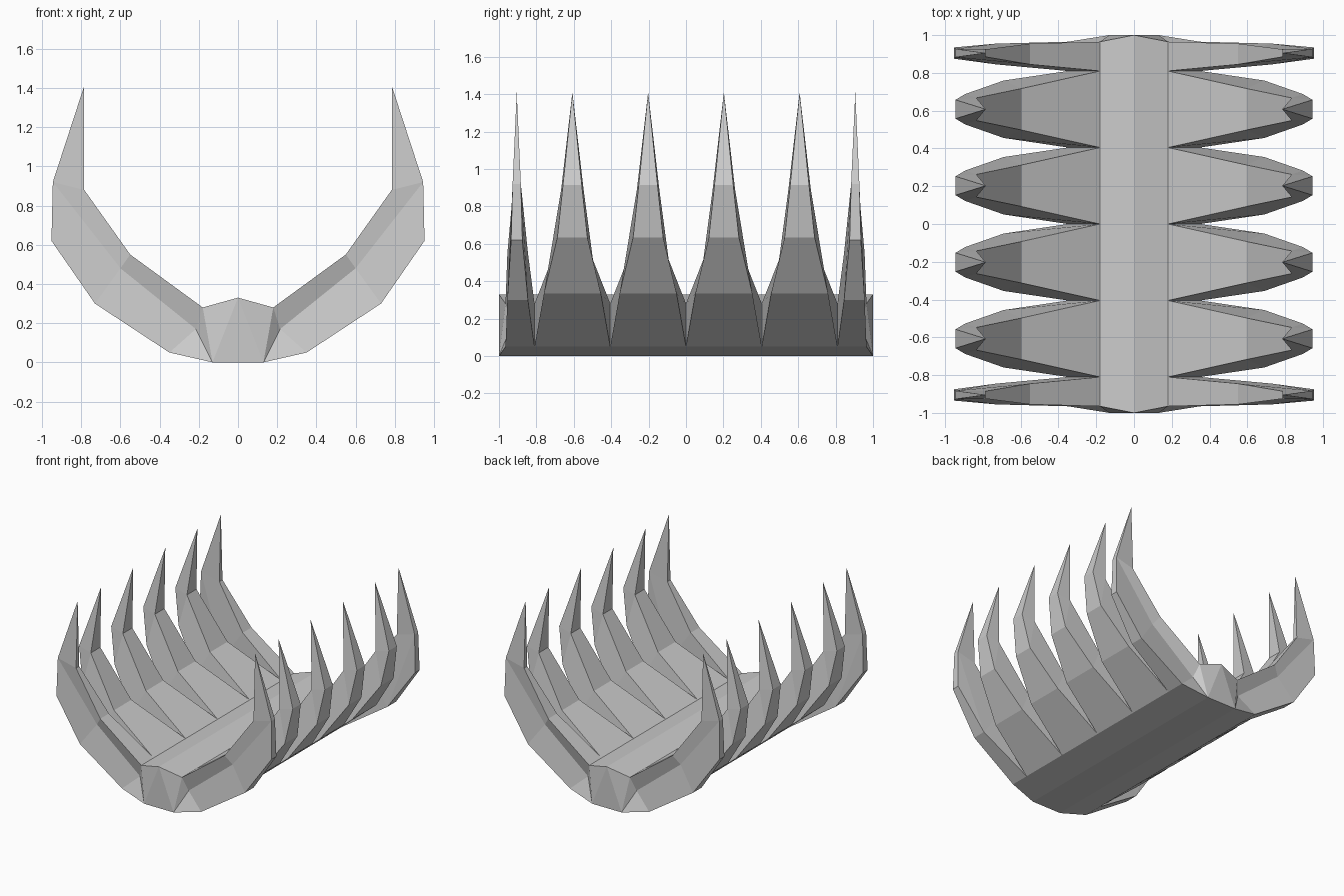
import bpy, bmesh

if "Cube" in bpy.data.objects:
    bpy.data.objects.remove(bpy.data.objects["Cube"])


def make_object(name, pieces):
    """Each piece is (verts, faces); every piece is a closed shell."""
    bm = bmesh.new()
    for verts, faces in pieces:
        vs = [bm.verts.new(v) for v in verts]
        for f in faces:
            bm.faces.new([vs[i] for i in f])
    bmesh.ops.recalc_face_normals(bm, faces=bm.faces[:])
    me = bpy.data.meshes.new(name)
    bm.to_mesh(me)
    bm.free()
    ob = bpy.data.objects.new(name, me)
    bpy.context.collection.objects.link(ob)
    return ob


def mirrored(piece, sx, sy):
    verts, faces = piece
    return [(x * sx, y * sy, z) for x, y, z in verts], faces


# Spine: long bar with ridged top, flat keel and faceted ends
# half outline (x, y of the end, z), from ridge down to keel
half = [(.18, .965, .28), (.215, .93, .17), (.35, .965, .05), (.13, 1, 0)]
ring = [(0, 1, .33)] + half + [(-x, y, z) for x, y, z in reversed(half)]
n = len(ring)
verts = ring + [(x, -y, z) for x, y, z in ring]
faces = [(i, (i + 1) % n, n + (i + 1) % n, n + i) for i in range(n)]
cap = [(0, 1, 4), (1, 2, 4), (2, 3, 4), (0, 4, 5), (0, 5, 8), (8, 5, 7), (7, 5, 6)]
faces += cap + [tuple(n + i for i in f) for f in cap]
make_object("spine", [(verts, faces)])


# Middle ribs: tapering four-sided curved claws
def middle_rib(yc):
    # (outer x, z, half width), (inner x, z, half width)
    stations = [((.35, .05, .2025), (.18, .28, .2025)),
                ((.69, .335, .152), (.595, .515, .11)),
                ((.895, .635, .08), (.835, .89, .06))]
    v = []
    for (ox, oz, oh), (ix, iz, ih) in stations:
        v += [(ox, yc - oh, oz), (ox, yc + oh, oz), (ix, yc + ih, iz), (ix, yc - ih, iz)]
    f = [(0, 1, 2, 3)]
    for s in (0, 4):
        f += [(s + k, s + (k + 1) % 4, s + 4 + (k + 1) % 4, s + 4 + k) for k in range(4)]
    # spike: outer shoulder and tip
    v += [(.945, yc - .05, .915), (.945, yc + .05, .915), (.785, yc, 1.41)]
    f += [(8, 9, 13, 12), (9, 10, 13), (8, 12, 11), (12, 13, 14),
          (13, 10, 14), (10, 11, 14), (11, 12, 14)]
    return v, f


make_object("middle_ribs", [mirrored(middle_rib(y), sx, sy)
                            for y in (.2025, .6075) for sx in (1, -1) for sy in (1, -1)])


# End ribs: thinner claws with a groove along the end face
def end_rib():
    v = [(.35, .81, .05), (.35, .965, .05), (.215, .93, .17), (.18, .965, .28), (.18, .81, .28),
         (.73, .845, .30), (.73, .955, .30), (.60, .925, .48), (.55, .955, .55), (.55, .845, .55),
         (.952, .875, .62), (.952, .935, .62), (.785, .925, .88), (.785, .885, .88),
         (.945, .883, .92), (.945, .927, .92), (.785, .905, 1.41)]
    f = [(0, 1, 2), (0, 2, 4), (2, 3, 4)]
    f += [(k, (k + 1) % 5, 5 + (k + 1) % 5, 5 + k) for k in range(5)]
    f += [(5, 6, 11, 10), (6, 7, 15, 11), (7, 8, 12, 15), (8, 9, 13, 12),
          (9, 5, 14, 13), (5, 10, 14), (10, 11, 15, 14),
          (14, 15, 16), (15, 12, 16), (12, 13, 16), (13, 14, 16)]
    return v, f


make_object("end_ribs", [mirrored(end_rib(), sx, sy) for sx in (1, -1) for sy in (1, -1)])
